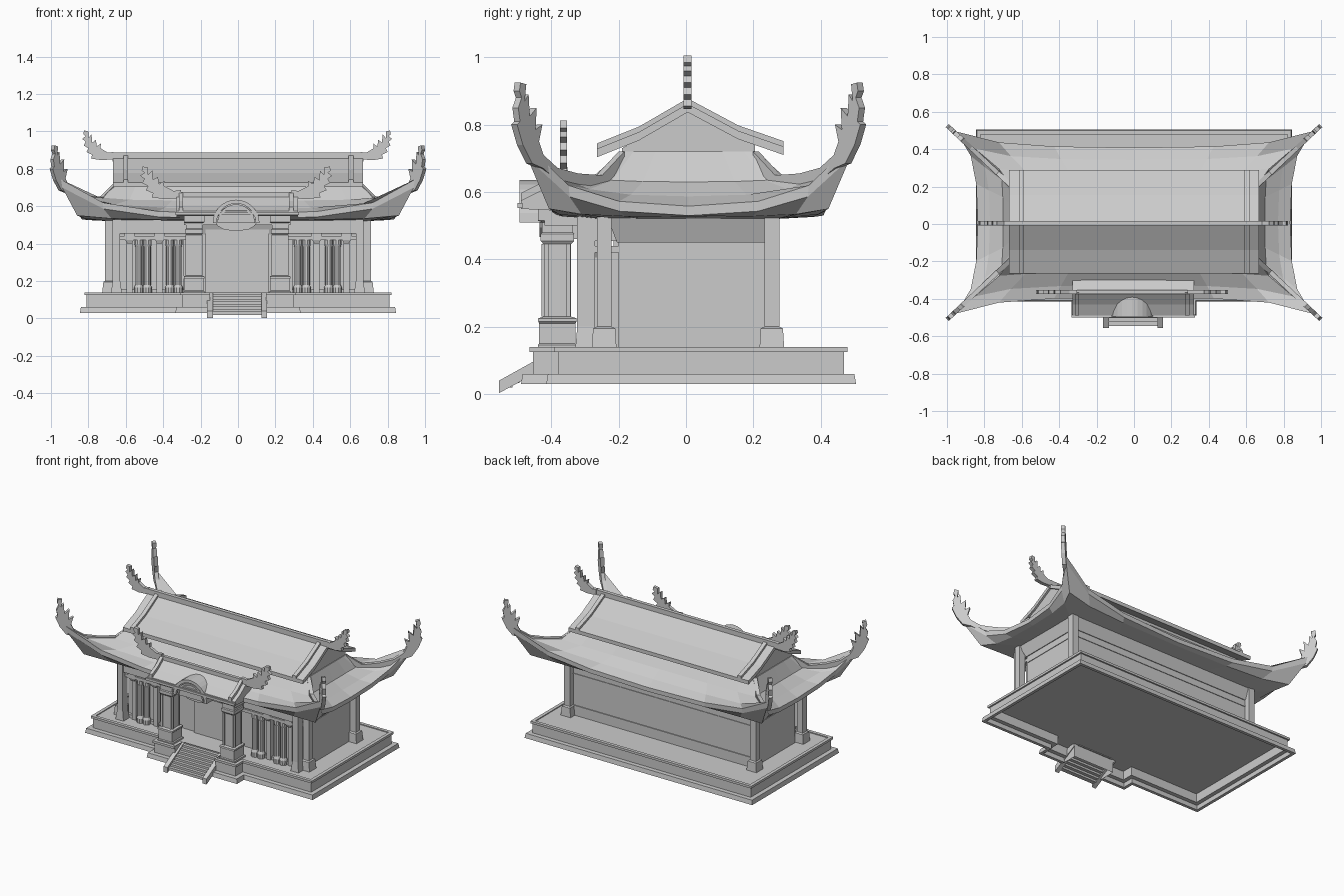
import bpy, bmesh, math
from mathutils import Vector

old = bpy.data.objects.get("Cube")
if old:
    bpy.data.objects.remove(old)

stone = bpy.data.materials.new("stone_grey")
stone.use_nodes = True
grey = (0.6, 0.6, 0.6, 1)
stone.diffuse_color = grey
stone.node_tree.nodes["Principled BSDF"].inputs["Base Color"].default_value = grey


def finish(name, bm):
    bmesh.ops.recalc_face_normals(bm, faces=bm.faces)
    mesh = bpy.data.meshes.new(name)
    bm.to_mesh(mesh)
    bm.free()
    mesh.materials.append(stone)
    obj = bpy.data.objects.new(name, mesh)
    bpy.context.collection.objects.link(obj)
    return obj


def loft(name, rings):
    """Skin closed rings of equal length and cap both ends."""
    bm = bmesh.new()
    rows = [[bm.verts.new(p) for p in ring] for ring in rings]
    n = len(rows[0])
    for a, b in zip(rows, rows[1:]):
        for i in range(n):
            j = (i + 1) % n
            bm.faces.new((a[i], a[j], b[j], b[i]))
    bm.faces.new(rows[0])
    bm.faces.new(rows[-1])
    return finish(name, bm)


def rect(x0, x1, y0, y1, z):
    return [(x0, y0, z), (x1, y0, z), (x1, y1, z), (x0, y1, z)]


def box(name, x0, x1, y0, y1, z0, z1):
    return loft(name, [rect(x0, x1, y0, y1, z0), rect(x0, x1, y0, y1, z1)])


def post(name, x, y, steps):
    """Square post from (half width x, half width y, height) steps."""
    return loft(name, [rect(x - a, x + a, y - b, y + b, z) for a, b, z in steps])


def round_post(name, x, y, steps, sides=10):
    turns = [2 * math.pi * i / sides for i in range(sides)]
    return loft(name, [[(x + r * math.cos(t), y + r * math.sin(t), z) for t in turns]
                       for r, z in steps])


def plate(name, outline, direction, half, origin=(0, 0)):
    """Upright outline (distance, height) along a direction, thickened both ways."""
    d = Vector((*direction, 0)).normalized()
    side = Vector((-d.y, d.x, 0)) * half
    flat = [Vector((*origin, 0)) + d * u + Vector((0, 0, z)) for u, z in outline]
    return loft(name, [[p - side for p in flat], [p + side for p in flat]])


def band(path, low, high):
    """Closed outline following a path, between two height offsets."""
    return [(u, z + high) for u, z in path] + [(u, z + low) for u, z in reversed(path)]


# Hollow stepped plinth with a porch platform, notched for the stairs
def plinth_ring(o, z):
    half = [(.15, -.375), (.15, -.455 - o), (.30 + o, -.455 - o), (.30 + o, -.38 - o),
            (.81 + o, -.38 - o), (.81 + o, .47 + o)]
    return [(x, y, z) for x, y in half] + [(-x, y, z) for x, y in reversed(half)]


loft("plinth", [plinth_ring(*r) for r in (
    (-.012, .118), (-.012, .06), (.015, .06), (.015, .03), (.035, .03), (.03, .06),
    (0, .06), (0, .125), (.01, .125), (.01, .14), (-.012, .14), (-.012, .134))])

# Stairs and sloping cheeks
treads = 8
run, rise = .0212, .0135
for i in range(treads):
    front, top = -.545 + i * run, .037 + i * rise
    box("stair_tread", -.137, .127, front, front + run + .008, top - rise - .004, top)
for x in (-.15, .14):
    plate("stair_cheek", [(-.555, .003), (-.375, .1), (-.375, .14), (-.555, .04)],
          (0, 1), .015, (x, 0))

# Hall walls, cove under the eaves, band and dado
box("hall_wall", -.67, .67, -.2, .24, .13, .6)
loft("wall_cove", [rect(-.675, .675, -.205, .245, .45), rect(-.71, .71, -.24, .28, .54)])
box("wall_band", -.674, .674, -.19, .244, .405, .412)
box("wall_dado", -.665, .665, -.19, .246, .13, .2)

flared = [(.037, .037, .13), (.03, .033, .195), (.022, .022, .2), (.022, .022, .53)]
for s in (-1, 1):
    for y in (-.243, .255):
        post("corner_column", s * .69, y, flared)
    # Front bay with frame, pilaster and clustered round columns
    post("front_pilaster", s * .65, -.297, [(.03, .032, .13), (.02, .026, .2), (.02, .026, .53)])
    lo, hi = sorted((s * .67, s * .19))
    box("front_beam", lo, hi, -.315, -.2, .455, .53)
    box("front_lintel", lo, hi, -.3, -.2, .42, .44)
    lo, hi = sorted((s * .64, s * .29))
    box("bay_panel", lo, hi, -.245, -.19, .13, .44)
    box("bay_sill", lo, hi, -.265, -.19, .13, .155)
    for x in (.58, .42):
        post("bay_mullion", s * x, -.26, [(.015, .015, .13), (.015, .015, .44)])
        post("bay_bracket", s * x, -.275, [(.012, .015, .4), (.026, .025, .425), (.026, .025, .455)])
    for x in (.53, .485, .365, .32):
        round_post("bay_column", s * x, -.275,
                   [(.024, .13), (.025, .165), (.019, .18), (.019, .385), (.023, .395), (.023, .42)])
    # Porch column with pedestal, recessed panel frame and capital
    px = s * .23 - .005
    post("porch_column", px, -.382,
         [(.056, .058, .13), (.056, .058, .145), (.05, .054, .15), (.05, .054, .21),
          (.055, .057, .215), (.055, .057, .225), (.041, .041, .23), (.041, .041, .445),
          (.048, .05, .455), (.048, .05, .475), (.044, .045, .48), (.044, .045, .51),
          (.055, .058, .515), (.055, .058, .55)])
    for edge in (-.033, .033):
        box("column_trim", px + edge - .006, px + edge + .006, -.429, -.42, .23, .445)
        box("column_side_trim", px - .046, px + .046, -.382 + edge - .006,
            -.382 + edge + .006, .23, .445)
    box("porch_side_beam", px - .035, px + .035, -.36, -.2, .46, .55)
box("door_panel", -.175, .165, -.215, -.19, .13, .5)
box("porch_beam", -.29, .28, -.42, -.3, .5, .56)

# Lower roof: rings whose corners push outward and sweep upward
roof_y = .008


def eave_ring(x, y, z, push, lift):
    front, side = [], []
    for u in (0, .5, .82, 1):
        w = .14 * u + .86 * u ** 7
        front.append((x * u + push * w, y + push * .75 * w, z + lift * w))
        side.append((x + push * w, y * u + push * .75 * w, z + lift * w))
    q = front + side[-2::-1]
    r = q[::-1]
    full = ([(a, -b, c) for a, b, c in q] + [(a, b, c) for a, b, c in r[1:]]
            + [(-a, b, c) for a, b, c in q[1:]] + [(-a, -b, c) for a, b, c in r[1:-1]])
    return [(a, b + roof_y, c) for a, b, c in full]


loft("lower_roof", [eave_ring(*r) for r in (
    (.66, .20, .72, 0, 0), (.70, .27, .63, .02, .015), (.77, .335, .587, .08, .065),
    (.835, .40, .558, .115, .187), (.835, .40, .53, .105, .17),
    (.80, .37, .526, .06, .024), (.68, .26, .52, 0, 0))])

# Hip ridges ending in upturned flame finials
hip = [(0, .72), (.095, .65), (.20, .655), (.29, .672), (.35, .71)]
finial = [(.37, .75), (.355, .80), (.385, .785), (.38, .85), (.41, .825), (.415, .89),
          (.432, .87), (.425, .92), (.45, .925), (.455, .90), (.445, .88), (.46, .85),
          (.452, .81), (.465, .80), (.44, .74), (.40, .685)]
hip_outline = hip + finial + [(u, z - .04) for u, z in reversed(hip)]
for sx in (-1, 1):
    for sy in (-1, 1):
        plate("hip_ridge", hip_outline, (sx * .33, sy * .31), .012,
              (sx * .66, sy * .2 + roof_y))

# Upper gabled roof
slope = [(-.265, .728), (-.14, .778), (.005, .862), (.155, .782), (.29, .735)]
plate("gable_wall", [(-.19, .6), (-.19, .73), (.005, .845), (.205, .74), (.205, .6)],
      (0, 1), .655)
plate("upper_roof", band(slope, -.025, 0), (0, 1), .668)
box("main_ridge", -.67, .67, -.008, .016, .84, .888)
for x in (-.6, .605):
    plate("verge_ridge", band(slope, -.02, .016), (0, 1), .013, (x, 0))

# Flame shaped ridge ornaments, measured from the ridge end
flame = [(0, 0), (0, .04), (.03, .036), (.07, .06), (.068, .085), (.09, .07), (.095, .105),
         (.115, .09), (.118, .135), (.135, .115), (.135, .15), (.158, .155), (.162, .135),
         (.15, .125), (.168, .11), (.15, .095), (.16, .075), (.135, .06), (.145, .04),
         (.115, .025), (.12, .005), (.07, -.003)]
for s in (-1, 1):
    plate("ridge_ornament", [(u, z + .85) for u, z in flame], (s, 0), .012,
          (s * .66 - .005, .005))
    plate("porch_ornament", [(u * 1.3, z * 1.1 + .642) for u, z in flame], (s, 0), .01,
          (s * .295 - .01, -.364))

# Porch roof with ridge, verges and front gutter
porch_slope = [(-.49, .575), (-.43, .605), (-.365, .655), (-.29, .6)]
plate("porch_roof", porch_slope + [(-.29, .54), (-.49, .55)], (0, 1), .325, (-.005, 0))
box("porch_ridge", -.31, .30, -.373, -.352, .64, .675)
for x in (-.305, .285):
    plate("porch_verge", band(porch_slope[:3], -.02, .022), (0, 1), .011, (x, 0))
box("porch_gutter", -.335, .325, -.5, -.485, .552, .568)


# Round arched dormer with a medallion
def arc(r, start, end, count=14):
    angles = [math.radians(start + (end - start) * i / count) for i in range(count + 1)]
    return [(r * math.cos(a), .51 + r * math.sin(a)) for a in angles]


plate("arch_hood", arc(.125, 0, 180) + arc(.105, 180, 0), (1, 0), .055, (-.01, -.44))
plate("arch_inner_rim", arc(.098, 0, 180) + arc(.088, 180, 0), (1, 0), .05, (-.01, -.442))
plate("arch_medallion", arc(.1, 0, 180) + [(-.1, .525), (.1, .525)], (1, 0), .045, (-.01, -.44))
plate("arch_plaque", [(-.12, .53), (-.1, .495), (-.065, .475), (0, .467), (.065, .475),
                      (.1, .495), (.12, .53)], (1, 0), .015, (-.01, -.42))
